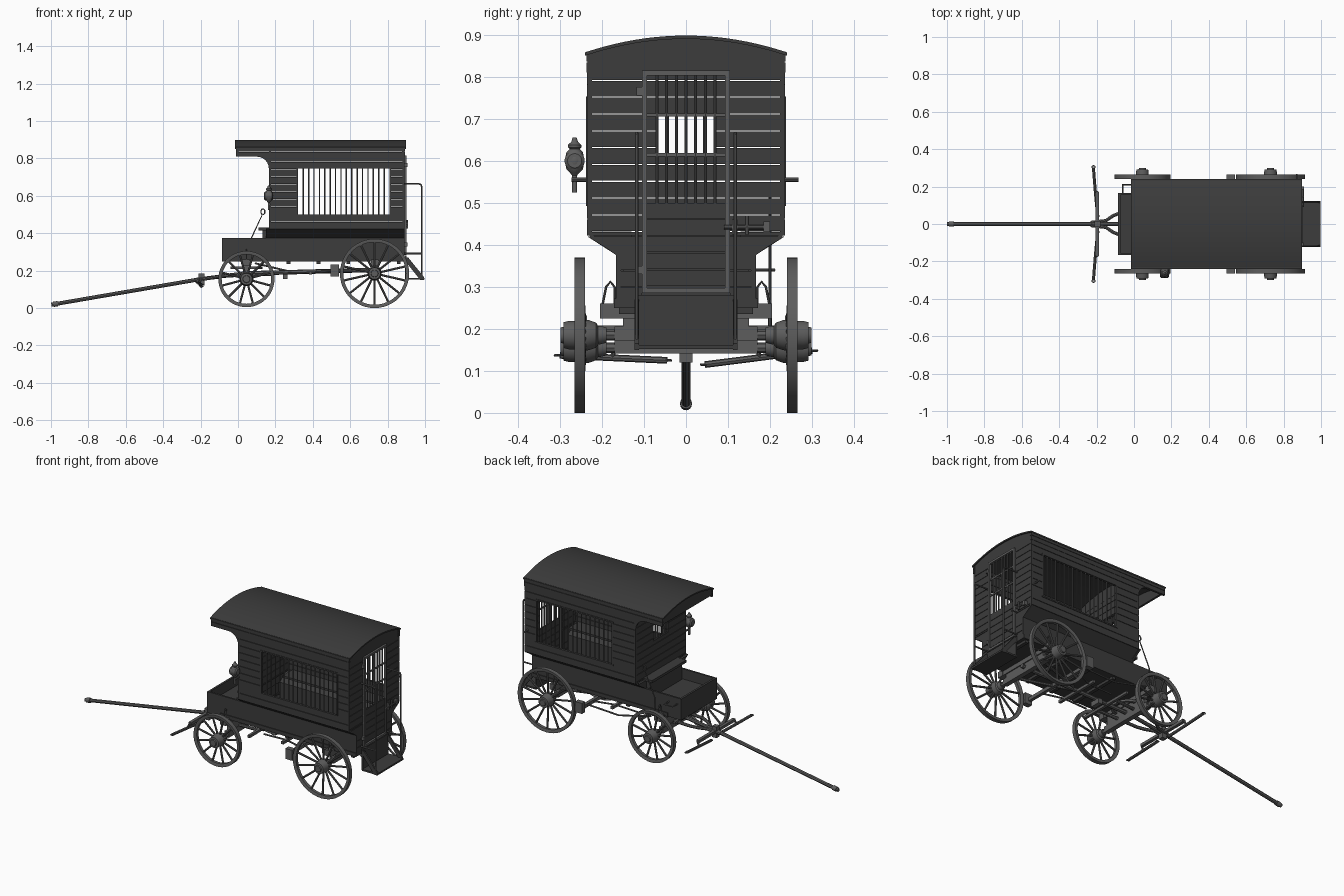
import bpy, bmesh, math
from mathutils import Vector, Matrix

if "Cube" in bpy.data.objects:
    bpy.data.objects.remove(bpy.data.objects["Cube"])

def mat(name, v):
    m = bpy.data.materials.new(name)
    m.diffuse_color = (v, v, v, 1)
    m.use_nodes = True
    m.node_tree.nodes["Principled BSDF"].inputs["Base Color"].default_value = m.diffuse_color
    return m
WOOD, IRON = mat("dark_wood", 0.045), mat("iron", 0.11)

def add(name, me, m, smooth=False):
    ob = bpy.data.objects.new(name, me)
    bpy.context.collection.objects.link(ob)
    me.materials.clear()
    me.materials.append(m)
    if smooth:
        bpy.ops.object.select_all(action='DESELECT')
        ob.select_set(True)
        bpy.context.view_layer.objects.active = ob
        bpy.ops.object.shade_smooth_by_angle(angle=math.radians(35))
    return ob

def finish(name, bm, m, smooth=False):
    bmesh.ops.recalc_face_normals(bm, faces=bm.faces)
    me = bpy.data.meshes.new(name)
    bm.to_mesh(me)
    bm.free()
    return add(name, me, m, smooth)

def boxes(name, lst, m=WOOD):
    """Boxes given as x0,x1,y0,y1,z0,z1."""
    bm = bmesh.new()
    for a, b, c, d, e, f in lst:
        M = Matrix.Translation(((a+b)/2, (c+d)/2, (e+f)/2)) @ Matrix.Diagonal((abs(b-a), abs(d-c), abs(f-e), 1))
        bmesh.ops.create_cube(bm, size=1, matrix=M)
    return finish(name, bm, m)

def prism(name, pts, lo, hi, axis, m=WOOD, smooth=False):
    """Polygon in xz (axis y) or yz (axis x), extruded from lo to hi."""
    bm = bmesh.new()
    P = (lambda u, v, t: (t, u, v)) if axis == 'x' else (lambda u, v, t: (u, t, v))
    f = bm.faces.new([bm.verts.new(P(u, v, lo)) for u, v in pts])
    r = bmesh.ops.extrude_face_region(bm, geom=[f])
    bmesh.ops.translate(bm, verts=[g for g in r['geom'] if isinstance(g, bmesh.types.BMVert)],
                        vec=P(0, 0, hi-lo))
    return finish(name, bm, m, smooth)

def tubes(name, paths, r, m=IRON, res=2):
    cu = bpy.data.curves.new(name, 'CURVE')
    cu.dimensions, cu.bevel_depth, cu.bevel_resolution, cu.use_fill_caps = '3D', r, res, True
    for p in paths:
        s = cu.splines.new('POLY')
        s.points.add(len(p)-1)
        for q, c in zip(s.points, p):
            q.co = (*c, 1)
    tmp = bpy.data.objects.new("tmp", cu)
    bpy.context.collection.objects.link(tmp)
    me = bpy.data.meshes.new_from_object(tmp)
    bpy.data.objects.remove(tmp)
    me.name = name
    return add(name, me, m, True)

def lathe(name, prof, c, axis, m=IRON, n=40, closed=False):
    """Profile of (radius, height) turned about an axis through c."""
    bm = bmesh.new()
    c, ax = Vector(c), Vector(axis)
    side = ax.orthogonal().normalized()
    vs = [bm.verts.new(c + side*r + ax*h) for r, h in prof]
    es = [bm.edges.new((a, b)) for a, b in zip(vs, vs[1:])]
    if closed:
        es.append(bm.edges.new((vs[-1], vs[0])))
    bmesh.ops.spin(bm, geom=vs+es, cent=c, axis=ax, angle=2*math.pi, steps=n)
    bmesh.ops.remove_doubles(bm, verts=bm.verts, dist=1e-5)
    return finish(name, bm, m, True)

def planks(name, u0, u1, z0, z1, hole, place):
    """Rows of boards 0.04 high with fine gaps, leaving one rectangular opening."""
    h0, h1, hz0, hz1 = hole
    out, z = [], z1
    while z > z0 + .004:
        lo = max(z-.04, z0)
        cuts = sorted({lo, z, min(max(hz0, lo), z), min(max(hz1, lo), z)})
        for a, b in zip(cuts, cuts[1:]):
            g = .0025 if a == lo else 0
            if b - a < .004:
                continue
            spans = [(u0, h0), (h1, u1)] if hz0 < (a+b)/2 < hz1 else [(u0, u1)]
            out += [place(p, q, a+g, b) for p, q in spans]
        z -= .04
    return boxes(name, out)

S = (-1, 1)
# roof: shallow barrel with gable fillers
arc = [(.24*t/10, .898-.04*(t/10)**2) for t in range(-10, 11)]
prism("roof", arc + [(y, z-.008) for y, z in reversed(arc)], -.015, .897, 'x', WOOD, True)
for n, x in (("front", .165), ("rear", .878), ("canopy", -.01)):
    prism(n+"_gable", [(.234*t/10, .892-.04*(t/10)**2) for t in range(-10, 11)] +
          [(.234, .82), (-.234, .82)], x, x+.012, 'x')

# cab walls
for s in S:
    side = "left" if s < 0 else "right"
    planks(side+"_wall", .165, .89, .42, .82, (.32, .81, .50, .745),
           lambda p, q, a, b: (p, q, s*.224, s*.235, a, b))
    boxes(side+"_fascia", [(-.012, .893, s*.224, s*.237, .81, .834), (-.012, .893, s*.224, s*.237, .836, .86)])
    prism(side+"_canopy_bracket", [(.165, .81), (.095, .81)] +
          [(.1+.065*math.sin(t*.26), .745+.065*math.cos(t*.26)) for t in range(1, 7)] + [(.165, .74)],
          s*.224, s*.235, 'y')
    prism(side+"_flared_sill", [(s*.235, .425), (s*.224, .425), (s*.155, .375), (s*.166, .375)], .15, .89, 'x')
    tubes(side+"_window_bars", [[(.32+.49*i/17, s*.23, .495), (.32+.49*i/17, s*.23, .75)] for i in range(1, 17)], .0035)
    boxes(side+"_window_frame", [(.31, .82, s*.233, s*.238, .492, .5), (.31, .82, s*.233, s*.238, .745, .753),
                                 (.312, .32, s*.233, s*.238, .5, .745), (.81, .818, s*.233, s*.238, .5, .745)])
    boxes(side+"_bench", [(.2, .86, s*.13, s*.224, .42, .432)])
    prism(side+"_rear_flare", [(s*.105, .42), (s*.235, .42), (s*.165, .377), (s*.105, .377)], .88, .89, 'x')
planks("front_wall", -.234, .234, .42, .83, (-.066, .066, .615, .705), lambda p, q, a, b: (.165, .176, p, q, a, b))
tubes("front_window_bars", [[(.17, y*.022, .61), (.17, y*.022, .71)] for y in range(-2, 3)], .0035)
prism("front_flare", [(-.235, .42), (.235, .42), (.165, .375), (-.165, .375)], .152, .165, 'x')
boxes("driver_seat", [(.11, .165, -.16, .16, .415, .43), (.13, .16, -.15, .15, .31, .415)])
planks("rear_wall", -.234, .234, .42, .83, (-.105, .105, .28, .815), lambda p, q, a, b: (.88, .89, p, q, a, b))
planks("rear_lower_wall", -.165, .165, .25, .378, (-.105, .105, .28, .815), lambda p, q, a, b: (.88, .89, p, q, a, b))

# wagon bed
boxes("wagon_bed", [(-.085, .89, s*.155, s*.166, .25, .375) for s in S] +
      [(-.085, -.073, -.166, .166, .25, .375), (-.08, .165, -.16, .16, .305, .315),
       (-.08, .89, -.16, .16, .25, .262)])
boxes("bed_trim", [(.0, .89, s*.166, s*.171, .25, .272) for s in S])

# rear door
boxes("door_frame", [(.888, .902, s*.093, s*.105, .285, .815) for s in S] +
      [(.888, .902, -.105, .105, z, z+.012) for z in (.285, .803)], IRON)
planks("door_panel", -.093, .093, .297, .5, (0, 0, 2, 3), lambda p, q, a, b: (.889, .897, p, q, a, b))
tubes("door_bars", [[(.895, y*.023, .5), (.895, y*.023, .81)] for y in range(-3, 4)], .0035)
boxes("door_crossbars", [(.892, .898, -.093, .093, z, z+.008) for z in (.61, .705)], IRON)
boxes("door_hinges", [(.888, .905, -.118, -.1, z, z+.02) for z in (.33, .755)], IRON)
tubes("door_bolt", [[(.903, .09, .442), (.903, .2, .442)], [(.903, .145, .425), (.903, .145, .47)]], .005)
boxes("bolt_plate", [(.888, .91, .11, .122, .425, .46), (.888, .91, .185, .2, .43, .455)], IRON)

# rear step and handrails
boxes("rear_step", [(.895, .998, -.122, .122, .152, .162), (.893, .9, -.12, .12, .155, .28)])
tubes("handrails", [[(.89, s*.117, .665), (.965, s*.117, .665), (.978, s*.117, .66), (.983, s*.117, .645),
                     (.983, s*.117, .155)] for s in S] + [[(.89, s*.117, .292), (.983, s*.117, .292)] for s in S], .0045)
for s in S:
    prism("step_stringer", [(.895, .27), (.91, .27), (.995, .165), (.995, .15), (.975, .15), (.895, .25)],
          s*.112, s*.122, 'y')

# wheels: rim, lathed hub, spokes
def wheel(tag, x, z, R, n, s):
    lathe(tag+"_rim", [(R, -.0125), (R, .0125), (R-.006, .0125), (R-.018, .009), (R-.018, -.009), (R-.006, -.0125)],
          (x, s*.253, z), (0, s, 0), IRON, 48, True)
    lathe(tag+"_hub", [(0, -.06), (.018, -.06), (.022, -.045), (.022, -.04), (.03, -.035), (.036, -.018), (.038, .002),
                       (.034, .012), (.034, .03), (.031, .042), (.02, .043), (.018, .05), (0, .05)],
          (x, s*.249, z), (0, s, 0), IRON, 28)
    sp = []
    for i in range(n):
        a = 2*math.pi*(i+.5)/n
        d = Vector((math.cos(a), 0, math.sin(a)))
        sp.append([Vector((x, s*.243, z))+d*.03, Vector((x, s*.252, z))+d*(R-.012)])
    tubes(tag+"_spokes", sp, .0058)
for s in S:
    wheel("front_wheel", .045, .155, .15, 12, s)
    wheel("rear_wheel", .73, .185, .185, 14, s)

# running gear
for tag, x, z in (("front", .045, .155), ("rear", .73, .185)):
    boxes(tag+"_axle", [(x-.014, x+.014, -.17, .17, z-.014, z+.02), (x-.018, x+.018, -.2, .2, .225, .25),
                        (x-.012, x+.012, -.15, .15, z+.02, .228)], IRON)
    tubes(tag+"_axle_arms", [[(x, -.24, z), (x, .24, z)]], .013)
    boxes(tag+"_stakes", [(x-.02, x+.02, s*.168, s*.205, .225, .26) for s in S], IRON)
    tubes(tag+"_stake_loops", [[(x, s*.17, .25), (x, s*.17, .3), (x, s*.18, .312), (x, s*.19, .3), (x, s*.2, .25)] for s in S], .003)
lathe("turntable", [(.07, -.006), (.085, -.006), (.085, .006), (.07, .006)], (.045, 0, .215), (0, 0, 1), IRON, 32, True)
tubes("reach_beam", [[(.03, 0, .185), (.76, 0, .205)]], .012)
tubes("front_hounds", [[(-.23, s*.008, .15), (-.15, s*.018, .16), (-.11, s*.045, .167), (-.07, s*.06, .172),
                        (.19, s*.07, .182)] for s in S], .009)
tubes("rear_hounds", [[(.42, s*.015, .197), (.73, s*.12, .2)] for s in S], .008)
boxes("sway_bars", [(.18, .195, -.17, .17, .175, .19), (.24, .265, -.03, .03, .155, .185), (.0, .015, -.1, .1, .178, .192)], IRON)
boxes("brake_gear", [(.5, .518, -.235, .235, .188, .208), (.38, .395, -.14, .14, .18, .196)] +
      [(.495, .54, s*.235, s*.265, .17, .232) for s in S], IRON)
tubes("brake_rods", [[(.24, s*.1, .185), (.39, s*.1, .19), (.51, s*.15, .2)] for s in S] +
      [[(.09, .2, .24), (.3, .2, .19), (.51, .2, .2)]], .005)
boxes("bed_crossbeams", [(x, x+.02, -.16, .16, .235, .25) for x in (.26, .42, .58, .85)])

# tongue and pulling bars
tubes("tongue", [[(-.998, 0, .018), (-.2, 0, .155), (.03, 0, .185)]], .0105)
lathe("tongue_tip", [(.0, -.012), (.014, -.012), (.014, .012), (0, .012)], (-.975, 0, .022), (.985, 0, .17), IRON, 16)
boxes("doubletree", [(-.205, -.187, -.17, .17, .148, .164), (-.21, -.18, -.015, .015, .12, .185)], IRON)
for s, za, zb in ((-1, .125, .137), (1, .115, .148)):
    tubes("singletree", [[(-.195, s*.045, za), (-.207, s*.175, (za+zb)/2), (-.217, s*.3, zb)]], .008)
    tubes("singletree_link", [[(-.196, s*.17, .158), (-.207, s*.175, (za+zb)/2)]], .006)
    for x, y, z in ((-.195, .043, za), (-.217, .305, zb)):
        tubes("trace_hook", [[(x+.009*math.cos(a*.785), s*y+.007*math.sin(a*.785), z) for a in range(9)]], .003)

# brake lever, foothold, grab handle
tubes("brake_lever", [[(.065, .2, .24), (.065, .2, .36), (.13, .2, .5)] +
      [(.133+.011*math.sin(a*.785-.4), .2, .515-.016*math.cos(a*.785-.4)) for a in range(9)]], .0035)
tubes("foothold", [[(-.06, .16, .34), (-.06, .21, .34), (-.005, .21, .34), (-.005, .16, .34)]], .004)
tubes("grab_handle", [[(.87, .23, .555), (.87, .268, .555)], [(.17, -.23, .555), (.17, -.272, .555)]], .005)

# lantern on the left front corner
lathe("lantern", [(0, .525), (.006, .525), (.006, .565), (.012, .572), (.02, .58), (.024, .6), (.02, .62), (.012, .628),
                  (.016, .632), (.016, .638), (.008, .645), (.005, .655), (0, .655)], (.165, -.265, 0), (0, 0, 1), IRON, 20)
lathe("lantern_lens", [(0, -.026), (.017, -.026), (.024, -.02), (.024, .016), (.017, .022), (0, .022)],
      (.165, -.265, .6), (1, 0, 0), IRON, 20)
